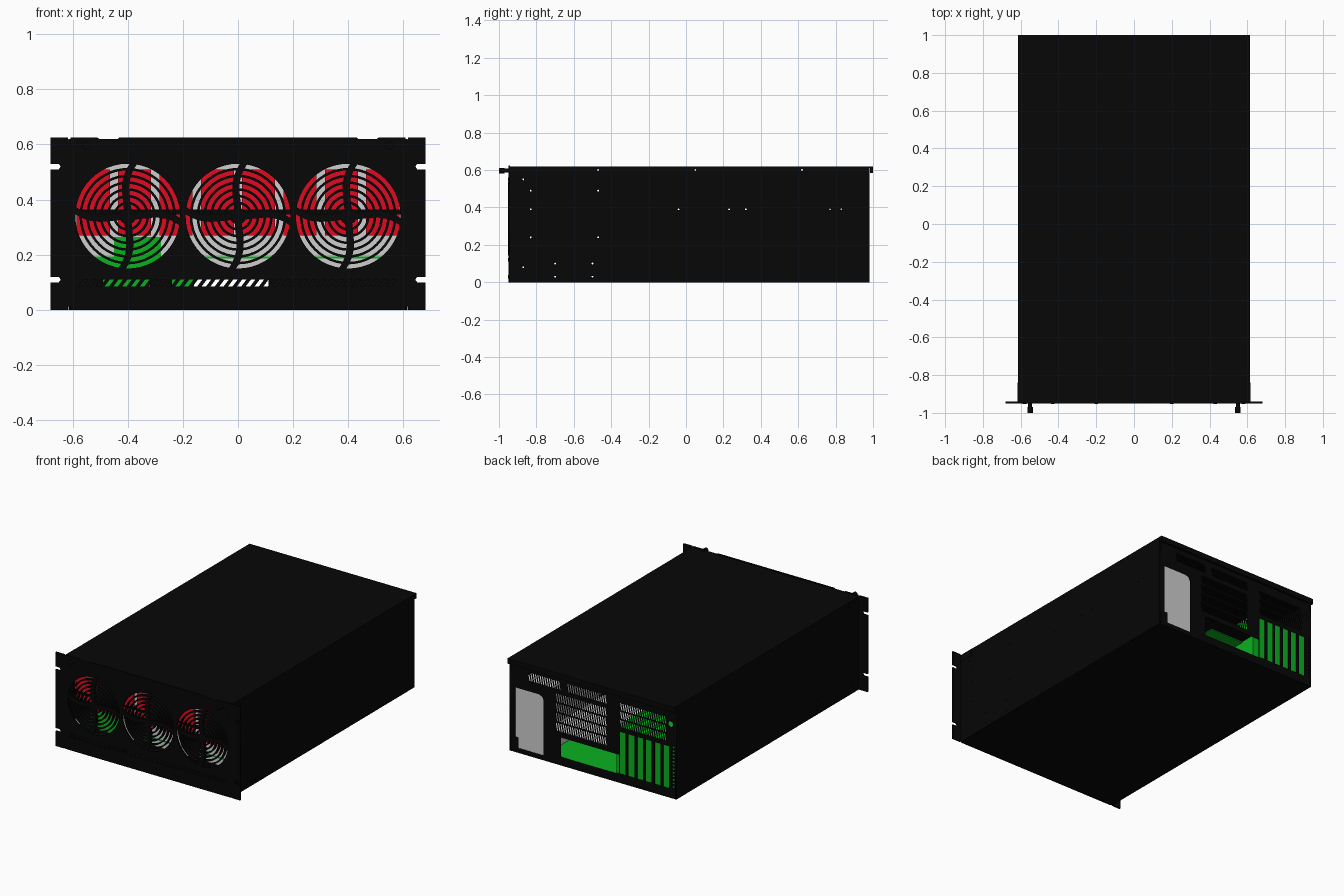
import bpy
from math import sin, cos, pi, radians

cube = bpy.data.objects.get("Cube")
if cube:
    bpy.data.objects.remove(cube, do_unlink=True)


def material(name, r, g, b):
    """Matte flat colour."""
    m = bpy.data.materials.new(name)
    m.use_nodes = True
    m.diffuse_color = (r, g, b, 1)
    m.roughness = 1
    m.specular_intensity = 0
    shader = m.node_tree.nodes["Principled BSDF"].inputs
    shader["Base Color"].default_value = (r, g, b, 1)
    shader["Roughness"].default_value = 1
    shader["Specular IOR Level"].default_value = 0
    return m


BLACK = material("black steel", .002, .002, .002)
RED = material("red shroud", .74, .003, .015)
GREY = material("light grey metal", .62, .62, .62)
GREEN = material("circuit green", .003, .44, .015)


def add(name, mesh, mat):
    mesh.materials.clear()
    mesh.materials.append(mat)
    ob = bpy.data.objects.new(name, mesh)
    bpy.context.collection.objects.link(ob)
    return ob


def rect(a, b, c, d, slant=0):
    return [(a, c), (b, c), (b + slant, d), (a + slant, d)]


def circle(x, z, r, n=48):
    return [(x + r * cos(2 * pi * i / n), z + r * sin(2 * pi * i / n)) for i in range(n)]


def panel(name, loops, pos, mat=BLACK, thick=.01, turn=0):
    """Flat sheet standing upright: first loop is the outline, the rest are holes."""
    cu = bpy.data.curves.new(name, 'CURVE')
    cu.dimensions = '2D'
    cu.fill_mode = 'BOTH'
    cu.extrude = thick / 2
    for loop in loops:
        s = cu.splines.new('POLY')
        s.points.add(len(loop) - 1)
        for p, (u, v) in zip(s.points, loop):
            p.co = (u, v, 0, 1)
        s.use_cyclic_u = True
    tmp = bpy.data.objects.new(name + "_outline", cu)
    bpy.context.collection.objects.link(tmp)
    deps = bpy.context.evaluated_depsgraph_get()
    mesh = bpy.data.meshes.new_from_object(tmp.evaluated_get(deps))
    bpy.data.objects.remove(tmp, do_unlink=True)
    ob = add(name, mesh, mat)
    ob.rotation_euler = (radians(90), 0, radians(turn))
    ob.location = pos


def box(name, x, y, z, mat=BLACK):
    verts = [(i, j, k) for i in x for j in y for k in z]
    faces = [(0, 1, 3, 2), (4, 6, 7, 5), (0, 4, 5, 1), (2, 3, 7, 6), (0, 2, 6, 4), (1, 5, 7, 3)]
    mesh = bpy.data.meshes.new(name)
    mesh.from_pydata(verts, [], faces)
    add(name, mesh, mat)


def rod(name, x, z, r, y0, y1):
    bpy.ops.mesh.primitive_cylinder_add(vertices=20, radius=r, depth=y1 - y0,
                                        location=(x, (y0 + y1) / 2, z), rotation=(pi / 2, 0, 0))
    ob = bpy.context.object
    ob.name = name
    ob.data.materials.append(BLACK)
    bpy.ops.object.shade_smooth_by_angle()


def slits(x0, x1, z0, z1, pitch, width, rows):
    """Rows of slanted vent slits filling a rectangle."""
    out = []
    h = (z1 - z0) / rows
    for r in range(rows):
        for i in range(int((x1 - x0) / pitch)):
            a = x0 + i * pitch
            z = z0 + r * h
            out.append(rect(a, a + width, z, z + h * .85, pitch * .6))
    return out


# Front plate with rack ears, open mounting notches and three round fan openings
half = [(.607, 0), (.607, .012), (.617, .012), (.617, 0), (.68, 0)]
for z in (.1, .51):
    half += [(.68, z), (.65, z), (.643, z + .01), (.65, z + .02), (.68, z + .02)]
half += [(.68, .625), (.617, .625), (.617, .613), (.607, .613), (.607, .625),
         (.51, .625), (.5, .618), (.44, .618), (.43, .625)]
outline = half + [(-x, z) for x, z in reversed(half)]
FANS = (-.4, 0, .4)
CZ, R = .34, .19
panel("front_plate", [outline] + [circle(x, CZ, R) for x in FANS]
      + slits(-.58, .58, .085, .115, .032, .016, 1), (0, -.945, 0))

# Fan grilles: concentric rings, hub and four curved arms
for x in FANS:
    for i in range(6):
        r = .048 + i * .0245
        panel("grille_ring", [circle(x, CZ, r + .0045), circle(x, CZ, r - .0045)],
              (0, -.94, 0), thick=.02)
    panel("grille_hub", [circle(x, CZ, .03)], (0, -.94, 0), thick=.02)
    for k in range(4):
        left, right = [], []
        for i in range(9):
            t = i / 8
            a = k * pi / 2 - .12 * t + .14 * sin(pi * t)
            px, pz = x + R * 1.03 * t * cos(a), CZ + R * 1.03 * t * sin(a)
            left.append((px - .013 * sin(a), pz + .013 * cos(a)))
            right.append((px + .013 * sin(a), pz - .013 * cos(a)))
        panel("grille_arm", [left + right[::-1]], (0, -.941, 0), thick=.02)

# Thumb screws and small front bolts
for s in (-1, 1):
    rod("thumb_screw_neck", s * .55, .597, .01, -.985, -.945)
    rod("thumb_screw_head", s * .55, .597, .015, -1, -.97)
    for x, z in ((.58, .12), (.58, .55), (.43, .03), (.2, .03)):
        rod("front_bolt", s * x, z, .01, -.952, -.945)

# Side walls with matching screw holes
holes = [(y, z) for y in (-.83, -.47) for z in (.24, .49)]
holes += [(y, z) for y in (-.7, -.5) for z in (.03, .1)]
holes += [(-.87, z) for z in (.08, .55)] + [(y, .6) for y in (-.47, .05, .62)]
holes += [(y, .39) for y in (-.83, -.04, .23, .32, .77, .83)]
for s, side in ((-1, "right"), (1, "left")):
    panel(side + "_wall", [rect(-.945, .98, 0, .612)] + [circle(y, z, .005, 8) for y, z in holes],
          (s * .61, 0, 0), turn=90)
    box(side + "_lid_tab", sorted((s * .612, s * .618)), (-.95, -.84), (.57, .618))

# Floor and lid with rear lip
box("floor", (-.612, .612), (-.945, .98), (0, .01))
box("lid", (-.615, .615), (-.95, 1), (.61, .62))
box("lid_rear_lip", (-.615, .615), (.985, 1), (.585, .62))

# Back panel: power supply bay, port opening, card slots and vents
bay = [(.365, .03), (.55, .03), (.55, .1), (.575, .1), (.575, .43), (.4, .43), (.375, .42), (.365, .4)]
back = [rect(-.61, .61, 0, .61), bay, rect(-.19, .24, .055, .185), circle(-.572, .49, .018, 16)]
back += [rect(x, x + .043, .06, .34) for x in [-.24 - .064 * i for i in range(6)]]
back += [rect(-.602, -.582, z, z + .012) for z in [.07 + .024 * i for i in range(12)]]
back += slits(.24, .48, .5, .565, .017, .01, 1) + slits(-.1, .2, .5, .565, .017, .01, 1)
back += slits(-.1, .28, .22, .48, .017, .01, 4)
back += slits(-.54, -.2, .37, .54, .017, .01, 3)
panel("back_panel", back, (0, .977, 0), thick=.003)

# Rear interior: power supply, mainboard, cards and a shelf carrying a riser board
box("power_supply", (.35, .585), (.4, .97), (.02, .45), GREY)
box("mainboard", (-.16, .34), (.2, .97), (.04, .052), GREEN)
box("expansion_cards", (-.604, -.16), (.3, .96), (.05, .36), GREEN)
box("shelf", (-.15, .345), (.2, .96), (.207, .212), GREY)
box("shelf_base", (-.15, .345), (.2, .96), (.2, .207))
box("riser_board", (-.15, .1), (.2, .87), (.194, .2), GREEN)

# Front interior: pale bulkhead behind the fans with rows of red shrouds
panel("bulkhead", [rect(-.6, .6, .14, .545)], (0, -.85, 0), GREY)
for a, b in ((-.6, -.49), (-.32, -.24), (.11, .6)):
    panel("bulkhead_foot", [rect(a, b, .02, .14)], (0, -.85, 0))
panel("board_edge", [rect(-.2, .6, .187, .193)], (0, -.858, 0), GREEN, .004)
panel("front_board", [rect(-.53, -.24, .14, .193)], (0, -.858, 0), GREEN, .004)
panel("front_card", [rect(-.45, -.28, .193, .265)], (0, -.858, 0), GREEN, .004)
for i in range(8):
    x = -.585 + i * .15
    for row, z0, z1 in (("lower", .27, .346), ("upper", .365, .51)):
        panel(row + "_shroud", [rect(x, x + .12, z0, z1)], (0, -.862, 0), RED, .012)
panel("shroud_rail", [rect(-.6, .6, .346, .365)], (0, -.862, 0), BLACK, .012)
